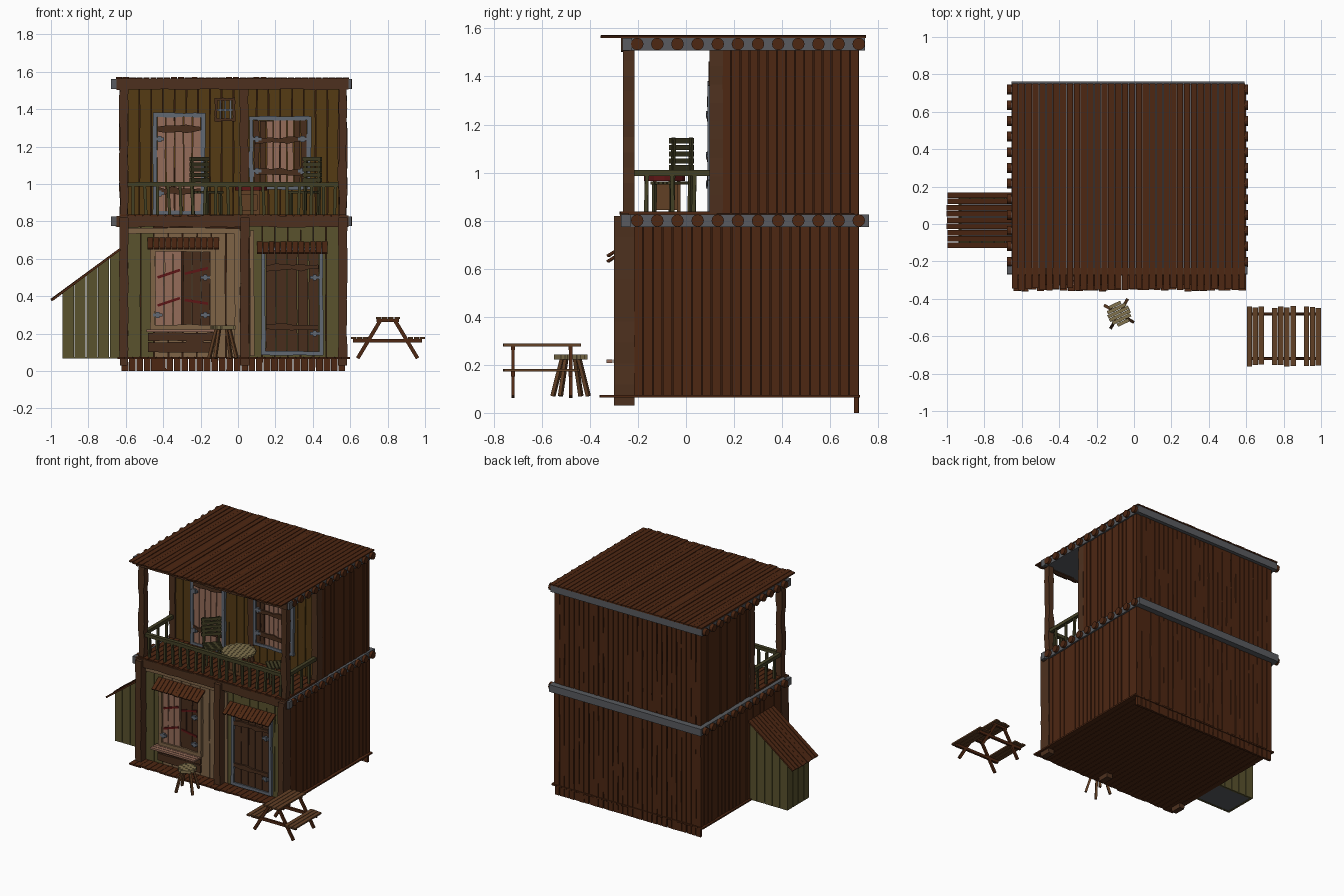
import bpy, bmesh, math, random
from mathutils import Matrix, Vector

if "Cube" in bpy.data.objects:
    bpy.data.objects.remove(bpy.data.objects["Cube"])
random.seed(4)
J = lambda a: random.uniform(-a, a)
COL = dict(brown=(.075, .02, .006), dark=(.035, .011, .004), post=(.075, .03, .013), olive=(.10, .085, .027),
           tan=(.21, .125, .062), pink=(.30, .15, .10), gold=(.09, .043, .007), grey=(.10, .105, .115),
           steel=(.12, .14, .17), door=(.065, .027, .012), red=(.11, .008, .008), green=(.055, .05, .018),
           straw=(.22, .17, .075), table=(.12, .05, .018))
MATS = {}
for k, c in COL.items():
    MATS[k] = bpy.data.materials.new(k)
    MATS[k].diffuse_color = (*c, 1)


class Part:
    """Collects simple solids and turns them into one named object."""
    def __init__(self, name, col):
        self.name, self.col, self.bm = name, col, bmesh.new()

    def box(self, x0, x1, y0, y1, z0, z1):
        m = Matrix.Translation(((x0 + x1) / 2, (y0 + y1) / 2, (z0 + z1) / 2)) @ Matrix.Diagonal((x1 - x0, y1 - y0, z1 - z0, 1))
        bmesh.ops.create_cube(self.bm, size=1, matrix=m)
        return self

    def beam(self, p0, p1, w, t):
        p0, p1 = Vector(p0), Vector(p1)
        d = p1 - p0
        m = Matrix.Translation((p0 + p1) / 2) @ d.to_track_quat('Z', 'Y').to_matrix().to_4x4() @ Matrix.Diagonal((w, t, d.length, 1))
        bmesh.ops.create_cube(self.bm, size=1, matrix=m)
        return self

    def prism(self, pts, y0, y1):
        f = self.bm.faces.new([self.bm.verts.new((x, y0, z)) for x, z in pts])
        r = bmesh.ops.extrude_face_region(self.bm, geom=[f], use_keep_orig=True)
        for v in r['geom']:
            if isinstance(v, bmesh.types.BMVert):
                v.co.y = y1
        return self

    def strip(self, x0, x1, y0, y1, z0, z1, j=.003, n=5, flat=False):
        # board with rough-hewn long edges, upright or lying flat
        t = [i / n for i in range(n + 1)]
        if flat:
            a = [(x0 + (x1 - x0) * s, z0 + J(j)) for s in t]
            b = [(x0 + (x1 - x0) * s, z1 + J(j)) for s in t]
        else:
            a = [(x0 + J(j), z0 + (z1 - z0) * s) for s in t]
            b = [(x1 + J(j), z0 + (z1 - z0) * s) for s in t]
        return self.prism(a + b[::-1], y0, y1)

    def planks(self, x0, x1, y0, y1, z0, z1, n, gap=.004, j=.0015):
        w = (x1 - x0) / n
        for i in range(n):
            self.strip(x0 + i * w + gap / 2, x0 + (i + 1) * w - gap / 2, y0, y1 + J(.002), z0, z1 + J(.003), j)
        return self

    def frame(self, x0, x1, y0, y1, z0, z1, w):
        self.strip(x0, x0 + w, y0, y1, z0, z1).strip(x1 - w, x1, y0, y1, z0, z1)
        self.strip(x0, x1, y0, y1, z1 - w, z1, flat=True)
        return self.strip(x0, x1, y0, y1, z0, z0 + w, flat=True)

    def pole(self, p0, p1, r, n=8):
        p0, p1 = Vector(p0), Vector(p1)
        d = p1 - p0
        m = Matrix.Translation((p0 + p1) / 2) @ d.to_track_quat('Z', 'Y').to_matrix().to_4x4()
        bmesh.ops.create_cone(self.bm, cap_ends=True, segments=n, radius1=r, radius2=r, depth=d.length, matrix=m)
        return self

    def round_top(self, r, z0, z1, n):
        w = 2 * r / n
        for i in range(n):
            y = -r + (i + .5) * w
            h = math.sqrt(r * r - y * y)
            self.box(-h, h, y - w * .45, y + w * .45, z0, z1)
        return self

    def done(self, m=None):
        bmesh.ops.recalc_face_normals(self.bm, faces=self.bm.faces)
        me = bpy.data.meshes.new(self.name)
        if m is not None:
            self.bm.transform(m)
        self.bm.to_mesh(me)
        self.bm.free()
        me.materials.append(MATS[self.col])
        bpy.context.collection.objects.link(bpy.data.objects.new(self.name, me))


def at(x, y, z, deg=0):
    return Matrix.Translation((x, y, z)) @ Matrix.Rotation(math.radians(deg), 4, 'Z')


# dark cores behind the plank cladding
Part("lower_core", 'dark').box(-.615, .565, -.225, .705, .07, .79).done()
Part("upper_core", 'dark').box(-.615, .565, .125, .705, .82, 1.53).done()

# side and back cladding
side = Part("side_planks", 'brown')
for y0, z0, z1, n in ((-.22, .07, .78, 23), (.15, .83, 1.515, 15)):
    w = (.72 - y0) / n
    for i in range(n):
        t = J(.003)
        y = y0 + i * w
        side.box(-.628 + t, -.61, y + .002, y + w - .002, z0, z1)
        side.box(.56, .578 + t, y + .002, y + w - .002, z0, z1)
side.done()
Part("back_planks", 'brown').planks(-.625, .575, .70, .718, .0, .78, 30).planks(-.625, .575, .70, .718, .82, 1.515, 30).done()

# ground floor deck, balcony deck and roof boards
deck = Part("floor_planks", 'brown')
for i in range(30):
    x = -.645 + i * .0415
    deck.box(x + .001, x + .04, -.355 + J(.006), .725, .064, .075)
deck.done()
deck = Part("balcony_planks", 'brown')
for i in range(30):
    x = -.63 + i * .0403
    deck.box(x + .002, x + .038, -.27 + J(.006), .13, .826, .838)
deck.done()
roof = Part("roof_planks", 'brown')
for i in range(34):
    x = -.655 + i * .0368
    roof.box(x + .002, x + .035, -.35 + J(.008), .75, 1.56, 1.57 + J(.002))
roof.done()

# grey ceiling slabs with log ends along both sides
for name, z, yf, yb in (("balcony", .80, -.27, .762), ("roof", 1.535, -.265, .745)):
    Part(name + "_slab", 'grey').box(-.655, .59, yf + .02, yb, z - .027, z + .026).done()
    logs = Part(name + "_logs", 'brown')
    for i in range(12):
        y = -.203 + i * .0838
        logs.pole((-.68, y, z), (.61, y, z), .026, 12)
    logs.done()
    Part(name + "_front_beam", 'post').strip(-.65, .59, yf - .005, yf + .03, z - .03, z + .03, .004, 14, True).done()
    Part(name + "_beam_ends", 'grey').box(-.678, -.645, yf, yf + .04, z - .026, z + .026).box(.585, .608, yf, yf + .04, z - .026, z + .026).done()

# posts
posts = Part("posts", 'post')
for x in (-.61, .035, .56):
    posts.strip(x - .023, x + .023, -.30, -.215, .03, .82, .004, 9)
    posts.strip(x - .024, x + .022, .098, .155, .83, 1.52, .004, 9)
posts.done()
Part("balcony_posts", 'post').strip(-.632, -.588, -.262, -.215, .83, 1.53, .006, 11).strip(.538, .58, -.262, -.215, .83, 1.53, .006, 11).done()

# lower front wall
Part("lower_wall_left", 'olive').planks(-.59, -.45, -.24, -.22, .075, .78, 2).done()
Part("lower_wall_right", 'olive').planks(.06, .54, -.24, -.22, .075, .78, 7).done()
Part("lower_wall_mid", 'tan').planks(-.45, .012, -.24, -.22, .075, .74, 6).done()
Part("lower_wall_trim", 'tan').strip(-.585, .01, -.25, -.22, .735, .765, flat=True).strip(-.02, .01, -.25, -.22, .08, .75)\
    .strip(.062, .085, -.25, -.22, .08, .75).done()
Part("window_frame", 'tan').frame(-.47, -.12, -.265, -.235, .22, .665, .028).done()
Part("window_shutter_left", 'pink').planks(-.442, -.30, -.252, -.236, .245, .64, 3).done()
Part("window_shutter_right", 'door').planks(-.296, -.148, -.252, -.236, .245, .64, 3).done()
Part("window_braces", 'red').beam((-.43, -.256, .35), (-.31, -.256, .39), .006, .014).beam((-.43, -.256, .50), (-.31, -.256, .54), .006, .014)\
    .beam((-.285, -.256, .38), (-.16, -.256, .36), .006, .014).beam((-.285, -.256, .52), (-.16, -.256, .55), .006, .014).done()
Part("window_lower_panel", 'door').strip(-.48, -.13, -.256, -.235, .10, .155, flat=True).strip(-.48, -.13, -.256, -.235, .16, .205, flat=True).done()
sill = Part("window_sill", 'pink')
for y in (-.318, -.29, -.262):
    sill.box(-.49, -.125, y - .012, y + .012, .208, .222)
sill.done()
Part("door_frame", 'steel').frame(.125, .455, -.262, -.235, .085, .665, .022).done()
Part("door_planks", 'door').planks(.147, .433, -.252, -.236, .105, .645, 5).done()

# upper front wall with door, shuttered window and vent
Part("upper_wall", 'gold').planks(-.59, .54, .11, .127, .835, 1.515, 18).done()
Part("upper_door_frame", 'steel').frame(-.455, -.175, .09, .112, .835, 1.38, .022).done()
Part("upper_door", 'pink').planks(-.433, -.197, .097, .112, .84, 1.36, 5).done()
Part("upper_window_frame", 'steel').frame(.06, .39, .09, .112, .97, 1.362, .022).done()
Part("upper_shutters_dark", 'door').planks(.082, .15, .097, .112, .99, 1.34, 2).planks(.30, .368, .097, .112, .99, 1.34, 2).done()
Part("upper_shutters_light", 'pink').planks(.152, .298, .097, .112, .99, 1.34, 4).done()
Part("vent_frame", 'door').frame(-.125, -.015, .094, .112, 1.335, 1.46, .014).done()
bars = Part("vent_bars", 'steel')
for i in range(3):
    bars.box(-.1 + i * .027, -.09 + i * .027, .1, .112, 1.345, 1.45)
bars.box(-.115, -.025, .098, .11, 1.39, 1.4).done()

# wavy braces and hinges on the doors and shutters
br = Part("door_braces", 'door')
for x0, x1, y, z in ((.15, .43, -.265, .54), (.15, .43, -.265, .22), (-.43, -.2, .087, 1.28), (-.43, -.2, .087, .95), (.09, .36, .087, 1.22), (.09, .36, .087, 1.05)):
    br.strip(x0, x1, y, y + .014, z, z + .03, .008, 6, True)
br.done()
hg = Part("hinges", 'steel')
for x, y, zs in ((.41, -.267, (.2, .5)), (-.42, .085, (.95, 1.24)), (.1, .085, (1.07, 1.24)), (.345, .085, (1.07, 1.24)), (-.175, -.267, (.3, .5)), (-.43, -.267, (.3,))):
    for z in zs:
        hg.box(x - .025, x + .025, y, y + .015, z - .008, z + .008).box(x - .01, x + .01, y - .002, y + .015, z - .016, z + .016)
hg.done()

# awnings over the lower window and door
aw = Part("awnings", 'brown')
for x0, x1, zt in ((-.485, -.1, .718), (.1, .48, .695)):
    w = (x1 - x0) / 12
    for i in range(12):
        x = x0 + (i + .5) * w
        aw.beam((x, -.225, zt), (x, -.325 + J(.005), zt - .065), w * .9, .01)
aw.done()

# balcony railing
Part("rail_front", 'green').strip(-.59, .54, -.25, -.222, .985, 1.01, .002, 12, True).done()
Part("rail_sides", 'green').box(-.625, -.598, -.22, .1, .985, 1.01).box(.548, .575, -.22, .1, .985, 1.01).done()
bal = Part("balusters", 'green')
for i in range(18):
    x = -.56 + i * .0635
    bal.beam((x + J(.006), -.237, .835), (x + J(.006), -.237, .99), .016, .016)
for x in (-.611, .561):
    for y in (-.165, -.06, .035):
        bal.beam((x, y + J(.005), .835), (x, y + J(.005), .99), .016, .016)
bal.done()

# balcony table on a crate, and two chairs
Part("balcony_table_top", 'straw').round_top(.115, .985, 1.0, 9).done(at(.07, -.09, 0, 20))
Part("balcony_table_rim", 'red').pole((.07, -.09, .965), (.07, -.09, .985), .085, 12).done()
crate = Part("crate", 'table').box(-.045, .045, -.045, .045, .845, .955)
for s in (-1, 1):
    crate.box(-.057, .057, s * .05 - .006, s * .05 + .006, .838, .86).box(-.057, .057, s * .05 - .006, s * .05 + .006, .945, .966)
    for t in (-1, 1):
        crate.box(s * .05 - .008, s * .05 + .008, t * .05 - .008, t * .05 + .008, .838, .966)
crate.done(at(.06, -.08, 0))
for name, x, deg in (("left", -.165, 45), ("right", .355, -45)):
    ch = Part(name + "_chair", 'green')
    for s in (-1, 1):
        ch.beam((s * .052, .055, .835), (s * .052, .065, 1.145), .014, .014).beam((s * .052, -.05, .835), (s * .05, -.05, .95), .014, .014)
    for i in range(5):
        ch.box(-.068, .068, .052, .064, 1.01 + i * .028, 1.031 + i * .028)
        ch.box(-.062, .062, -.062 + i * .025, -.042 + i * .025, .95, .962)
    ch.done(at(x, -.06, 0, deg))

# lean-to shed on the left
rz = lambda x: .375 + (x + 1) * .743
wall = Part("shed_walls", 'olive')
for y0, y1 in ((-.105, -.09), (.135, .15)):
    for i in range(5):
        a, b = -.937 + i * .063, -.937 + (i + 1) * .063 - .004
        wall.prism([(a, .066), (b, .066), (b, rz(b) - .004), (a, rz(a) - .004)], y0, y1)
for i in range(4):
    y = -.105 + i * .064
    wall.box(-.938, -.922, y + .002, y + .062, .066, .42)
wall.done()
Part("shed_floor", 'grey').box(-.93, -.63, -.1, .145, .068, .076).done()
sr = Part("shed_roof", 'brown')
for i in range(9):
    y = -.113 + i * .0334
    sr.beam((-1 + abs(J(.008)), y, .38), (-.628, y, .653), .03, .012)
sr.done()

# ground stool
st = Part("stool_legs", 'table')
for i in range(4):
    a = math.radians(60 + 90 * i)
    st.beam((.085 * math.cos(a), .085 * math.sin(a), .07), (.04 * math.cos(a), .04 * math.sin(a), .225), .016, .016)
st.done(at(-.08, -.48, 0))
Part("stool_seat", 'straw').round_top(.062, .222, .243, 6).done(at(-.08, -.48, 0, 25))

# picnic table
tb = Part("picnic_boards", 'table')
for x0, x1, n, z in ((.6, .695, 3, .172), (.735, .865, 4, .277), (.905, 1.0, 3, .172)):
    w = (x1 - x0) / n
    for i in range(n):
        tb.box(x0 + i * w + .003, x0 + (i + 1) * w, -.757 + J(.006), -.443 + J(.006), z, z + .011)
tb.done()
tf = Part("picnic_frame", 'brown')
for y in (-.72, -.48):
    tf.beam((.64, y, .068), (.765, y, .277), .014, .02).beam((.96, y, .068), (.835, y, .277), .014, .02)
    tf.box(.615, .985, y - .008, y + .008, .152, .172).box(.74, .86, y - .008, y + .008, .262, .277)
tf.done()

for m in bpy.data.materials:
    if m.users and not m.is_grease_pencil:
        m.use_nodes = True
        m.node_tree.nodes["Principled BSDF"].inputs["Base Color"].default_value = m.diffuse_color
